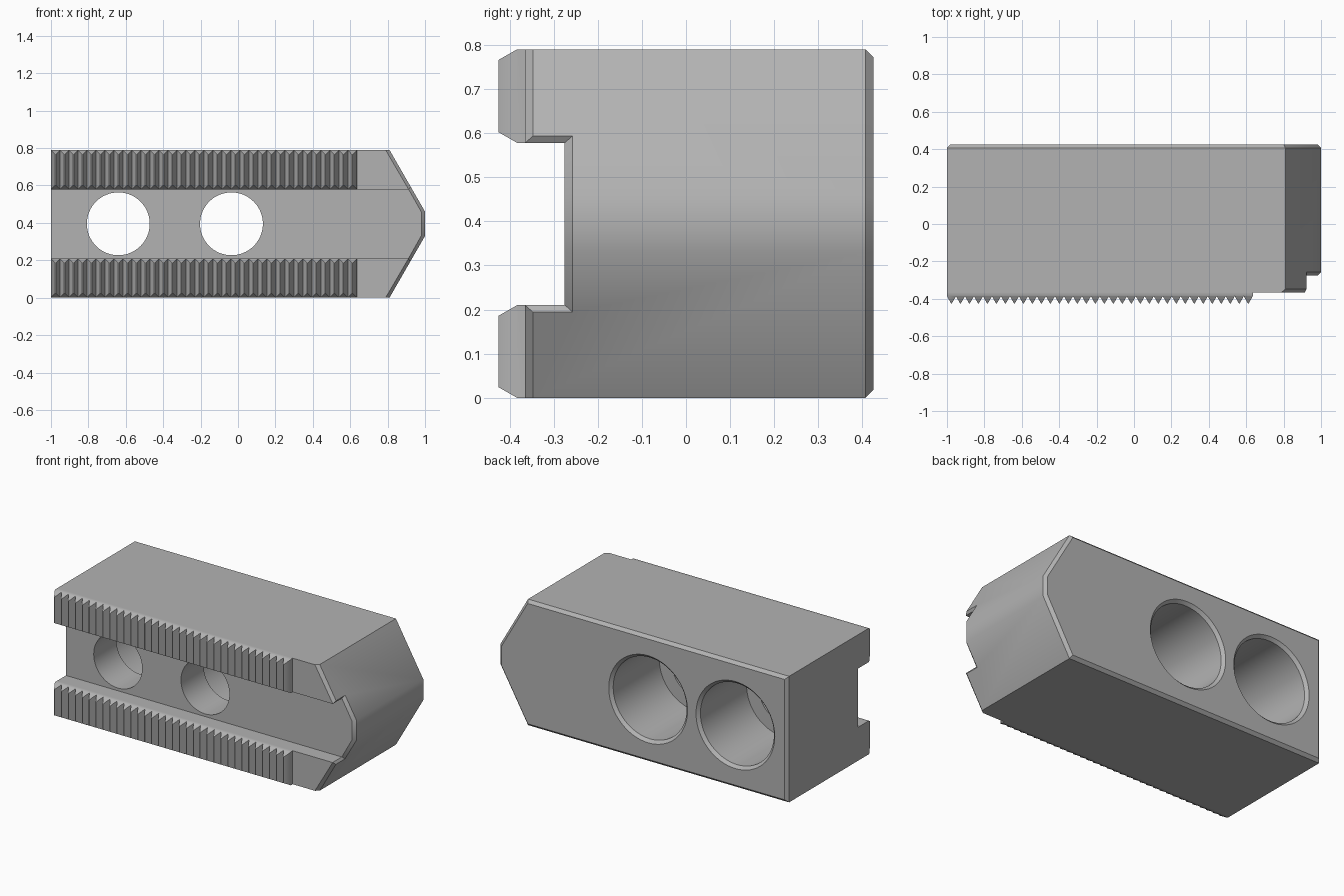
import bpy, bmesh, math
from mathutils import Vector

cube = bpy.data.objects.get("Cube")
if cube:
    bpy.data.objects.remove(cube, do_unlink=True)

steel = bpy.data.materials.new("steel_grey")
steel.use_nodes = True
steel.diffuse_color = (0.45, 0.45, 0.45, 1)
steel.node_tree.nodes["Principled BSDF"].inputs["Base Color"].default_value = steel.diffuse_color

H = 0.79                    # overall height
FRONT, BACK = -0.365, 0.425  # body depth range
FLOOR = -0.275              # slot floor
SLOT = (0.21, 0.578)        # slot height range
CHAMFER = 0.018


def make_object(name, bm):
    bmesh.ops.recalc_face_normals(bm, faces=bm.faces)
    mesh = bpy.data.meshes.new(name)
    bm.to_mesh(mesh)
    bm.free()
    obj = bpy.data.objects.new(name, mesh)
    bpy.context.collection.objects.link(obj)
    mesh.materials.append(steel)
    return obj


def prism(points, offset):
    """Extrude a closed outline along the offset vector."""
    bm = bmesh.new()
    face = bm.faces.new([bm.verts.new(p) for p in points])
    new = bmesh.ops.extrude_face_region(bm, geom=[face])["geom"]
    verts = [v for v in new if isinstance(v, bmesh.types.BMVert)]
    bmesh.ops.translate(bm, verts=verts, vec=offset)
    return bm


def lathe(profile, x, z, segments=64):
    """Revolve (radius, y) pairs around an axis parallel to y."""
    bm = bmesh.new()
    rings = []
    for r, y in profile:
        angles = [math.tau * i / segments for i in range(segments)]
        rings.append([bm.verts.new((x + r * math.cos(a), y, z + r * math.sin(a))) for a in angles])
    for a, b in zip(rings, rings[1:]):
        for i in range(segments):
            j = (i + 1) % segments
            bm.faces.new((a[i], a[j], b[j], b[i]))
    bm.faces.new(rings[0])
    bm.faces.new(rings[-1])
    return bm


def cut(obj, cutter):
    mod = obj.modifiers.new("cut", 'BOOLEAN')
    mod.operation = 'DIFFERENCE'
    mod.solver = 'EXACT'
    mod.object = cutter
    bpy.context.view_layer.update()
    graph = bpy.context.evaluated_depsgraph_get()
    mesh = bpy.data.meshes.new_from_object(obj.evaluated_get(graph))
    obj.modifiers.clear()
    obj.data = mesh
    bpy.data.objects.remove(cutter, do_unlink=True)


# Body: block with a pointed nose
outline = [(-1, 0), (0.81, 0), (1, 0.33), (1, 0.46), (0.81, H), (-1, H)]
body = make_object("jaw_body", prism([(x, FRONT, z) for x, z in outline], (0, BACK - FRONT, 0)))

# Lengthwise slot in the front
slot = [(-1.2, -0.6, SLOT[0]), (-1.2, FLOOR, SLOT[0]), (-1.2, FLOOR, SLOT[1]), (-1.2, -0.6, SLOT[1])]
cut(body, make_object("slot_cutter", prism(slot, (2.4, 0, 0))))

# Chamfers: whole back rim, nose rim, and the slot floor's plain end
bm = bmesh.new()
bm.from_mesh(body.data)
bm.normal_update()


def wants_chamfer(edge):
    if len(edge.link_faces) != 2:
        return False
    a, b = sorted(edge.link_faces, key=lambda f: f.normal.x)
    mid = (edge.verts[0].co + edge.verts[1].co) / 2
    if abs(a.normal.dot(b.normal)) > 0.99:
        return False
    if mid.y > BACK - 0.001:
        return True
    if a.normal.x < -0.9:
        return b.normal.y < -0.9 and abs(mid.y - FLOOR) < 0.001
    in_slot = 0.1 < a.calc_center_median().z < H - 0.1
    return b.normal.x > 0.4 and (abs(a.normal.y) > 0.9 or abs(a.normal.z) > 0.9 and in_slot)


bmesh.ops.bevel(bm, geom=[e for e in bm.edges if wants_chamfer(e)], offset=CHAMFER,
                offset_type='OFFSET', segments=1, affect='EDGES', clamp_overlap=True)
bm.to_mesh(body.data)
bm.free()

# Two stepped bolt holes, wide at the back
for x in (-0.64, -0.035):
    steps = [(0.168, -0.5), (0.168, -0.05), (0.255, -0.05), (0.255, 0.407), (0.295, 0.447)]
    cut(body, make_object("hole_cutter", lathe(steps, x, H / 2)))


# Toothed racks on both rails
END, ROOT, TIP, TEETH = 0.635, -0.386, -0.425, 34
pitch = (END + 1) / TEETH


def rack(name, low, high):
    points = [(-1, FRONT + 0.002, low), (-1, ROOT, low)]
    for i in range(TEETH):
        x = -1 + i * pitch
        points += [(x + 0.46 * pitch, TIP, low), (x + 0.54 * pitch, TIP, low)]
        points.append((x + pitch, ROOT, low))
    points.append((END, FRONT + 0.002, low))
    bm = prism(points, (0, 0, high - low))
    # Slanted ends of the teeth
    for z, side in ((low, -1), (high, 1)):
        normal = Vector((0, -0.024, side * 0.042))
        geom = bm.verts[:] + bm.edges[:] + bm.faces[:]
        result = bmesh.ops.bisect_plane(bm, geom=geom, plane_co=(0, -0.383, z),
                                        plane_no=normal, clear_outer=True)
        edges = [e for e in result["geom_cut"] if isinstance(e, bmesh.types.BMEdge)]
        bmesh.ops.edgenet_fill(bm, edges=edges)
    return make_object(name, bm)


parts = [body, rack("lower_rack", 0, SLOT[0]), rack("upper_rack", SLOT[1], H)]

# Smooth the holes and nose, keep the machined edges crisp
bpy.ops.object.select_all(action='DESELECT')
for obj in parts:
    obj.select_set(True)
bpy.context.view_layer.objects.active = body
bpy.ops.object.shade_smooth_by_angle(angle=math.radians(35))
